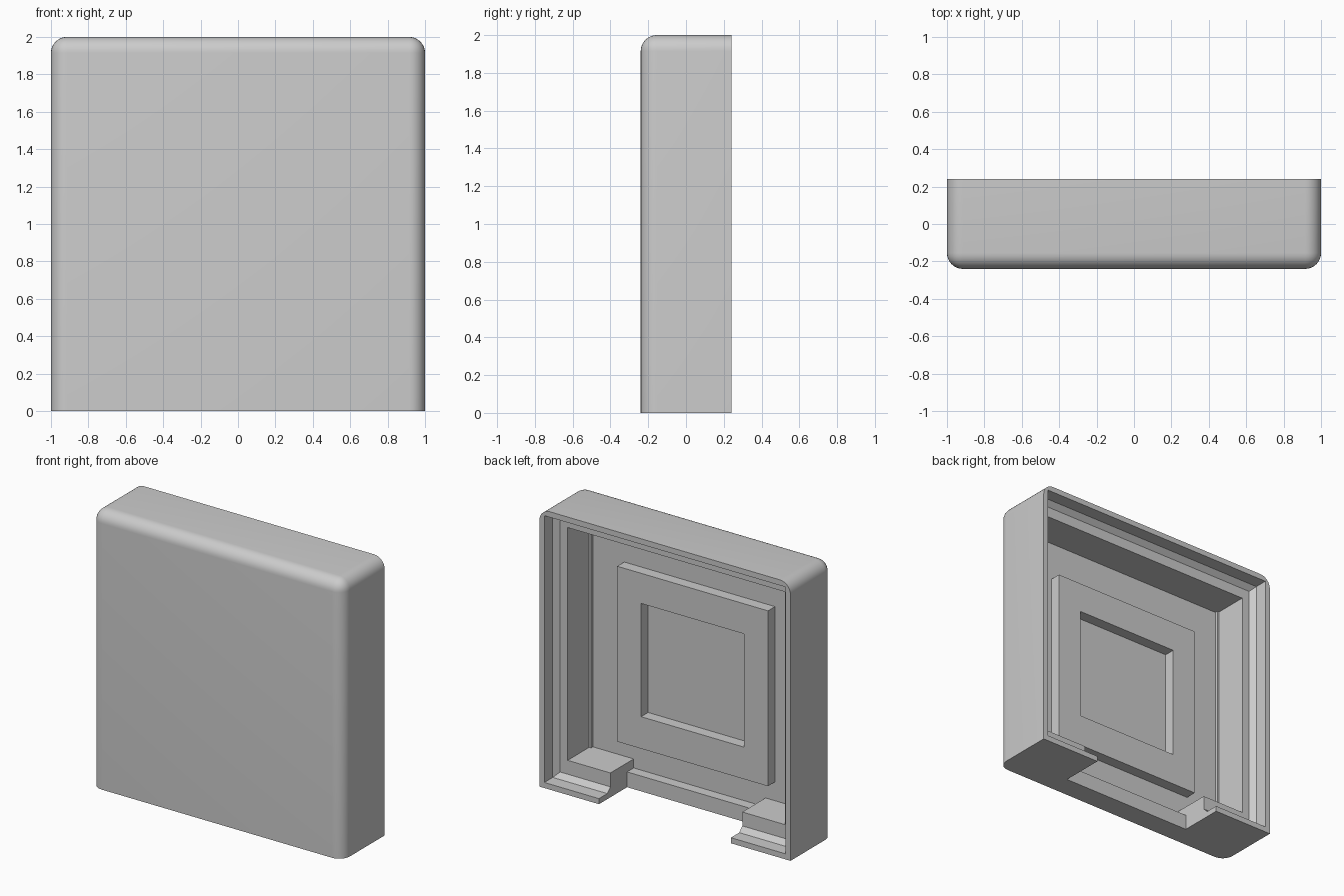
import bpy, bmesh
from mathutils import Vector

if "Cube" in bpy.data.objects:
    bpy.data.objects.remove(bpy.data.objects["Cube"], do_unlink=True)

BACK, FRONT, FLOOR, FRAME_Y = 0.24, -0.24, -0.155, -0.075

grey = bpy.data.materials.new("plain_grey")
grey.use_nodes = True
grey.diffuse_color = (0.6, 0.6, 0.6, 1)
grey.node_tree.nodes["Principled BSDF"].inputs["Base Color"].default_value = (0.6, 0.6, 0.6, 1)


def to_object(name, bm):
    bmesh.ops.recalc_face_normals(bm, faces=bm.faces)
    mesh = bpy.data.meshes.new(name)
    bm.to_mesh(mesh)
    bm.free()
    mesh.materials.append(grey)
    obj = bpy.data.objects.new(name, mesh)
    bpy.context.collection.objects.link(obj)
    return obj


def box_mesh(x0, x1, y0, y1, z0, z1):
    bm = bmesh.new()
    bmesh.ops.create_cube(bm, size=1)
    for v in bm.verts:
        v.co = Vector((x0 if v.co.x < 0 else x1, y0 if v.co.y < 0 else y1, z0 if v.co.z < 0 else z1))
    return bm


def box(name, *size):
    return to_object(name, box_mesh(*size))


def cut(obj, cutter):
    mod = obj.modifiers.new("cut", 'BOOLEAN')
    mod.operation, mod.solver, mod.object = 'DIFFERENCE', 'EXACT', cutter
    cutter.hide_render = True
    bpy.context.view_layer.objects.active = obj
    bpy.ops.object.modifier_apply(modifier=mod.name)
    bpy.data.objects.remove(cutter, do_unlink=True)


def loft(name, rings):
    """Solid of rectangles along y; each ring is (y, side, top, bottom) insets."""
    bm = bmesh.new()
    loops = []
    for y, side, top, bottom in rings:
        a, lo, hi = 1 - side, bottom, 2 - top
        loops.append([bm.verts.new((x, y, z)) for x, z in ((-a, lo), (a, lo), (a, hi), (-a, hi))])
    for p, q in zip(loops, loops[1:]):
        for i in range(4):
            j = (i + 1) % 4
            bm.faces.new((p[i], p[j], q[j], q[i]))
    bm.faces.new(loops[0])
    bm.faces.new(loops[-1])
    return to_object(name, bm)


# Outer housing: front edges and top corners rounded, bottom and back sharp
bm = box_mesh(-1, 1, FRONT, BACK, 0, 2)


def rounded(edge):
    m = (edge.verts[0].co + edge.verts[1].co) / 2
    front, top, side = m.y < FRONT + 0.01, m.z > 1.99, abs(m.x) > 0.99
    return (front and (top or side)) or (top and side)


bmesh.ops.bevel(bm, geom=[e for e in bm.edges if rounded(e)], offset=0.085,
                segments=8, profile=0.5, affect='EDGES')
housing = to_object("housing", bm)

# Stepped cavity open at the back: thin rim, chamfer, ledge, deep pocket
cut(housing, loft("cavity_cutter", [
    (0.3, 0.04, 0.04, 0.04),
    (0.145, 0.04, 0.04, 0.04),
    (0.11, 0.075, 0.075, 0.075),
    (0.11, 0.135, 0.15, 0.175),
    (FLOOR, 0.135, 0.15, 0.175),
]))

# Bottom opening between the two feet, leaving a low sill
cut(housing, box("opening_cutter", -0.525, 0.525, -0.08, 0.3, -0.1, 0.3))
cut(housing, box("sill_cutter", -0.525, 0.525, FLOOR, 0.3, 0.11, 0.3))

# Raised square frame on the pocket floor
frame = box("raised_frame", -0.6, 0.6, FLOOR - 0.02, FRAME_Y, 0.31, 1.572)
cut(frame, box("window_cutter", -0.41, 0.41, -0.3, 0.1, 0.54, 1.355))

# Narrow steps where the side walls meet the floor
steps = [box(n, min(s * 0.85, s * 0.875), max(s * 0.85, s * 0.875), FLOOR - 0.02, -0.135, 0.165, 1.86)
         for n, s in (("left_step", 1), ("right_step", -1))]

for obj in [housing, frame] + steps:
    bpy.ops.object.select_all(action='DESELECT')
    obj.select_set(True)
    bpy.context.view_layer.objects.active = obj
    bpy.ops.object.shade_smooth_by_angle(angle=0.6)
